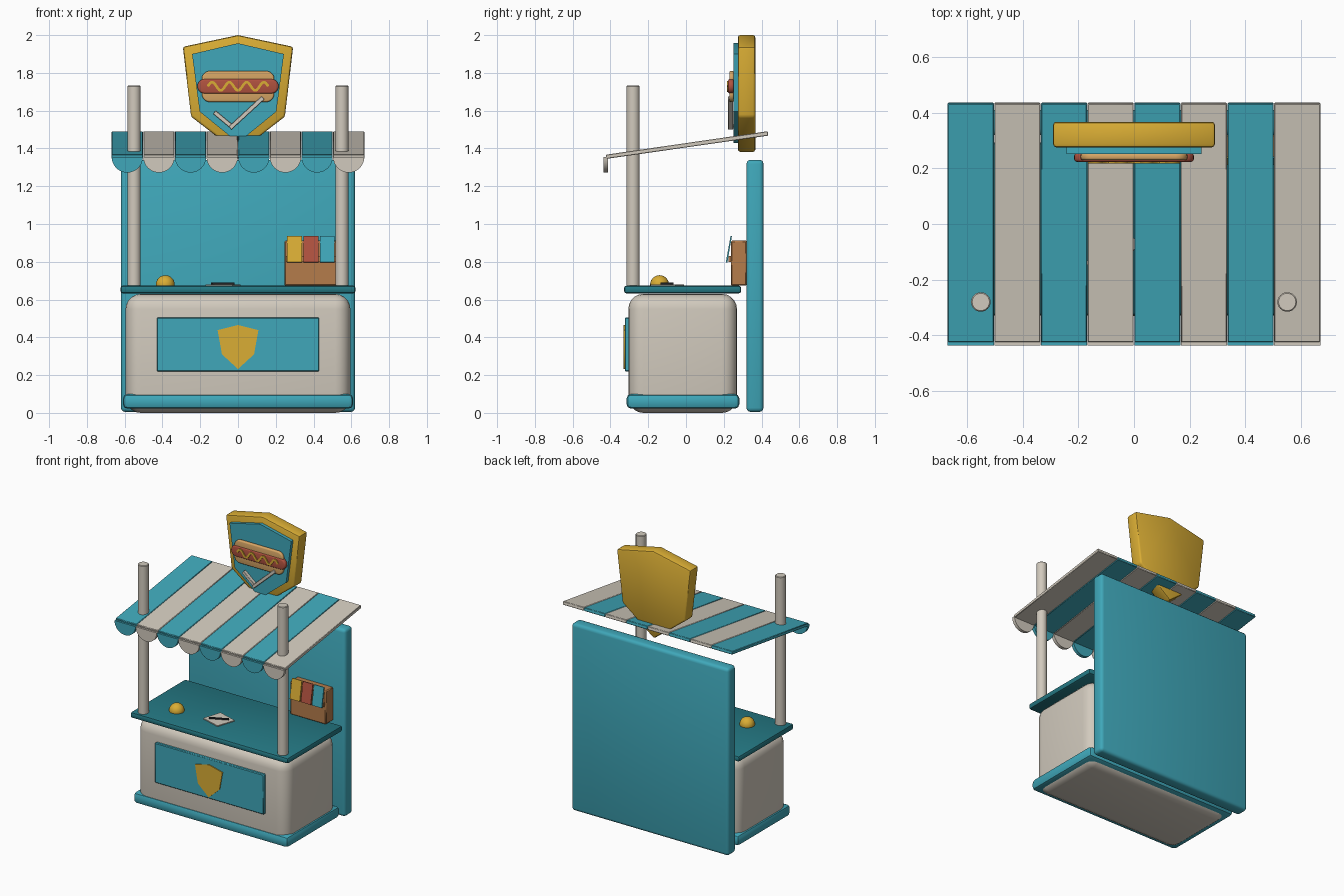
import bpy, bmesh, math
from mathutils import Matrix, Vector

if "Cube" in bpy.data.objects:
    bpy.data.objects.remove(bpy.data.objects["Cube"])


def material(name, r, g, b):
    m = bpy.data.materials.new(name)
    m.diffuse_color = (r, g, b, 1)
    m.use_nodes = True
    m.node_tree.nodes["Principled BSDF"].inputs["Base Color"].default_value = m.diffuse_color
    return m


TEAL = material("teal", 0.05, 0.39, 0.49)
DARK_TEAL = material("dark teal", 0.018, 0.19, 0.23)
CREAM = material("cream", 0.64, 0.59, 0.51)
GOLD = material("gold", 0.70, 0.42, 0.035)
BROWN = material("cardboard brown", 0.46, 0.20, 0.07)
RED = material("sausage red", 0.44, 0.085, 0.05)
BUN = material("bun tan", 0.68, 0.38, 0.13)
BLACK = material("dark grey", 0.02, 0.022, 0.025)


def finish(bm, name, mat, bevel=0.0, segs=2, smooth=True):
    """Bevel the hard edges, then turn the bmesh into an object."""
    bmesh.ops.recalc_face_normals(bm, faces=bm.faces)
    if bevel:
        hard = [e for e in bm.edges if e.calc_face_angle(0) > math.radians(35)]
        bmesh.ops.bevel(bm, geom=hard, offset=bevel, segments=segs,
                        profile=0.5, affect='EDGES', clamp_overlap=True)
    mesh = bpy.data.meshes.new(name)
    bm.to_mesh(mesh)
    bm.free()
    mesh.materials.append(mat)
    ob = bpy.data.objects.new(name, mesh)
    bpy.context.collection.objects.link(ob)
    if smooth:
        bpy.ops.object.select_all(action='DESELECT')
        ob.select_set(True)
        bpy.context.view_layer.objects.active = ob
        bpy.ops.object.shade_smooth_by_angle(angle=math.radians(38))
    return ob


def box(name, mat, x, y, z, bevel=0.0, segs=2):
    """Box from (min, max) ranges."""
    bm = bmesh.new()
    bmesh.ops.create_cube(bm, size=1)
    for v in bm.verts:
        v.co = Vector([r[0] if c < 0 else r[1] for c, r in zip(v.co, (x, y, z))])
    return finish(bm, name, mat, bevel, segs)


def prism(name, mat, pts, lo, hi, axis='y', bevel=0.0, segs=2):
    """Outline in XZ extruded along y, or in YZ extruded along x."""
    bm = bmesh.new()
    place = (lambda p, d: (p[0], d, p[1])) if axis == 'y' else (lambda p, d: (d, p[0], p[1]))
    a = [bm.verts.new(place(p, lo)) for p in pts]
    b = [bm.verts.new(place(p, hi)) for p in pts]
    bm.faces.new(a)
    bm.faces.new(b[::-1])
    n = len(pts)
    for i in range(n):
        j = (i + 1) % n
        bm.faces.new((a[i], b[i], b[j], a[j]))
    return finish(bm, name, mat, bevel, segs)


def shield(top, shoulder, waist, tip):
    """Mirrored shield outline."""
    (sx, sz), (wx, wz) = shoulder, waist
    return [(0, top), (sx, sz), (wx, wz), (0, tip), (-wx, wz), (-sx, sz)]


def capsule(cx, cz, half, r, n=10):
    """Stadium outline lying along x."""
    pts = []
    for side in (1, -1):
        for i in range(n + 1):
            t = -math.pi / 2 + math.pi * i / n
            pts.append((cx + side * (half - r + r * math.cos(t)), cz + side * r * math.sin(t)))
    return pts


# Back wall, cabinet, skirt and counter
box("back_wall", TEAL, (-0.62, 0.62), (0.32, 0.41), (0.005, 1.34), 0.022, 3)
box("cabinet", CREAM, (-0.595, 0.595), (-0.305, 0.27), (0, 0.63), 0.08, 5)
box("base_skirt", TEAL, (-0.61, 0.61), (-0.315, 0.283), (0.022, 0.1), 0.025, 2)
box("counter_top", DARK_TEAL, (-0.622, 0.622), (-0.328, 0.292), (0.632, 0.674), 0.014, 2)

# Front panel with its emblem
box("front_panel", TEAL, (-0.43, 0.43), (-0.324, -0.3), (0.22, 0.505), 0.005, 1)
prism("panel_emblem", GOLD, shield(0.465, (0.108, 0.438), (0.085, 0.31), 0.232), -0.331, -0.32)

# Posts
for side, label in ((-1, "left"), (1, "right")):
    bm = bmesh.new()
    bmesh.ops.create_cone(bm, cap_ends=True, segments=24, radius1=0.035, radius2=0.035, depth=1.07,
                          matrix=Matrix.Translation((side * 0.55, -0.28, 1.197)))
    finish(bm, label + "_post", CREAM, 0.004, 1)

# Striped awning with a scalloped valance
W = 0.1675
for i in range(8):
    x0 = -0.67 + i * W
    mat = CREAM if i % 2 else TEAL
    prism("awning_stripe", mat, [(-0.421, 1.345), (-0.424, 1.367), (0.432, 1.491), (0.436, 1.468)],
          x0 + 0.001, x0 + W - 0.001, 'x', 0.003, 1)
    r = W / 2 - 0.001
    arc = [(x0 + W / 2 + r * math.cos(t), 1.355 + r * math.sin(t))
           for t in (-math.pi * k / 16 for k in range(17))]
    prism("awning_scallop", mat, arc, -0.436, -0.413)

# Roof sign
prism("sign_frame", GOLD, shield(2.0, (0.292, 1.938), (0.248, 1.568), 1.378), 0.275, 0.367, bevel=0.012)
prism("sign_face", TEAL, shield(1.957, (0.243, 1.9), (0.203, 1.595), 1.43), 0.252, 0.28)

# Hot dog on the sign
prism("upper_bun", BUN, capsule(0, 1.768, 0.192, 0.042), 0.229, 0.254, bevel=0.009, segs=3)
prism("lower_bun", BUN, capsule(0, 1.688, 0.192, 0.042), 0.229, 0.254, bevel=0.009, segs=3)
prism("sausage", RED, capsule(0, 1.729, 0.215, 0.039), 0.223, 0.254, bevel=0.01, segs=3)
wave = [(-0.16 + 0.32 * k / 48, 1.729 + 0.022 * math.sin(k / 48 * math.pi * 7)) for k in range(49)]
left, right = [], []
for k, p in enumerate(wave):
    a, b = Vector(wave[max(k - 1, 0)]), Vector(wave[min(k + 1, 48)])
    d = (b - a).normalized() * 0.007
    left.append((p[0] - d.y, p[1] + d.x))
    right.append((p[0] + d.y, p[1] - d.x))
prism("mustard", GOLD, left + right[::-1], 0.217, 0.226)


# Crossed serving bars below the hot dog
def bar(name, mat, p, q, width, lo, hi):
    p, q = Vector(p), Vector(q)
    d = (q - p).normalized() * width / 2
    n = Vector((-d.y, d.x))
    prism(name, mat, [p + n, q + n, q - n, p - n], lo, hi, bevel=0.002, segs=1)


bar("short_bar", CREAM, (-0.125, 1.592), (-0.03, 1.513), 0.022, 0.229, 0.254)
bar("long_bar", CREAM, (-0.042, 1.508), (0.132, 1.668), 0.022, 0.222, 0.25)

# Service bell
bm = bmesh.new()
bmesh.ops.create_uvsphere(bm, u_segments=20, v_segments=12, radius=0.05)
bmesh.ops.bisect_plane(bm, geom=bm.verts[:] + bm.edges[:] + bm.faces[:], plane_co=(0, 0, -0.006),
                       plane_no=(0, 0, 1), clear_inner=True)
bmesh.ops.holes_fill(bm, edges=[e for e in bm.edges if e.is_boundary])
bmesh.ops.translate(bm, verts=bm.verts, vec=(-0.385, -0.14, 0.679))
finish(bm, "service_bell", GOLD)

# Order pad and pen
pad = box("order_pad", CREAM, (-0.075, 0.075), (-0.07, 0.07), (0, 0.008))
pen = box("pen", BLACK, (-0.065, 0.065), (-0.007, 0.007), (0.008, 0.016))
for ob, turn in ((pad, -17), (pen, 25)):
    ob.location = (-0.08, -0.1, 0.673)
    ob.rotation_euler.z = math.radians(turn)

# Snack crate with leaning packets
box("snack_crate", BROWN, (0.245, 0.527), (0.237, 0.322), (0.674, 0.912), 0.006, 1)
for i, (mat, label) in enumerate(((GOLD, "gold"), (RED, "red"), (TEAL, "teal"))):
    x = 0.299 + i * 0.087
    prism(label + "_packet", mat, [(0.211, 0.798), (0.236, 0.937), (0.243, 0.936), (0.219, 0.796)],
          x - 0.039, x + 0.039, 'x')
box("packet_ledge", BROWN, (0.255, 0.517), (0.226, 0.24), (0.8, 0.83))
